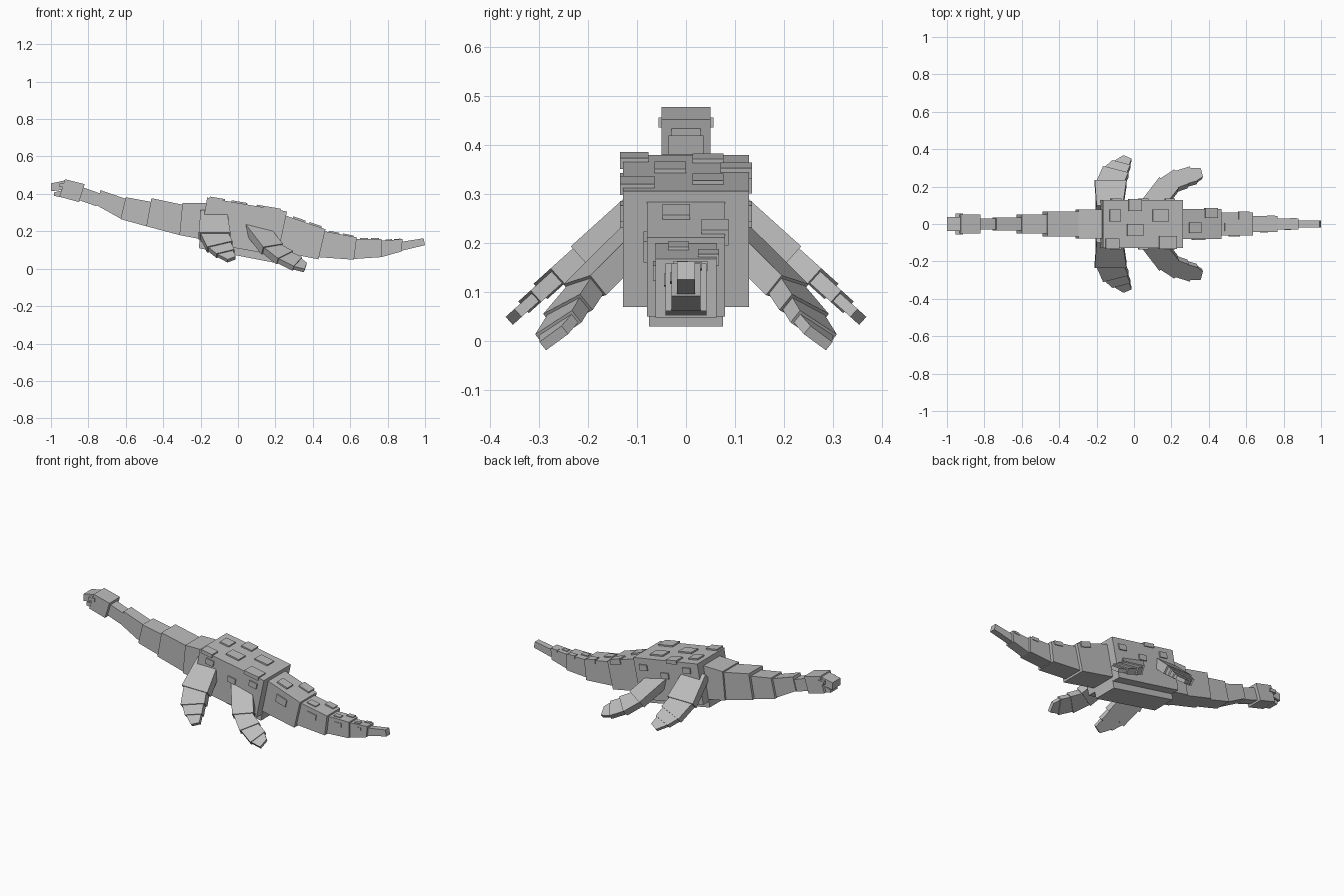
import bpy
from mathutils import Vector

cube = bpy.data.objects.get("Cube")
if cube:
    bpy.data.objects.remove(cube, do_unlink=True)

grey = bpy.data.materials.new("plain grey")
grey.use_nodes = True
colour = (0.5, 0.5, 0.5, 1)
grey.diffuse_color = colour
grey.node_tree.nodes["Principled BSDF"].inputs["Base Color"].default_value = colour


def hexa(name, ring_a, ring_b):
    """Solid block between two matching four-point rings."""
    mesh = bpy.data.meshes.new(name)
    sides = [(i, (i + 1) % 4, (i + 1) % 4 + 4, i + 4) for i in range(4)]
    mesh.from_pydata(list(ring_a) + list(ring_b), [], [(3, 2, 1, 0), (4, 5, 6, 7)] + sides)
    mesh.materials.append(grey)
    obj = bpy.data.objects.new(name, mesh)
    bpy.context.collection.objects.link(obj)
    bpy.context.view_layer.objects.active = obj
    obj.select_set(True)
    bpy.ops.object.mode_set(mode='EDIT')
    bpy.ops.mesh.select_all(action='SELECT')
    bpy.ops.mesh.normals_make_consistent(inside=False)
    bpy.ops.object.mode_set(mode='OBJECT')
    obj.select_set(False)
    return obj


def block(name, quad, y0, y1):
    """Side profile (top front, top back, bottom back, bottom front) spread in y."""
    return hexa(name, [(x, y0, z) for x, z in quad], [(x, y1, z) for x, z in quad])


def scale_plate(name, quad, u0, u1, v0, v1, y0, y1):
    """Raised skin plate placed by fractions along and down a side profile."""
    a, b, c, d = (Vector(p) for p in quad)

    def at(u, v):
        return a.lerp(b, u).lerp(d.lerp(c, u), v)
    block(name, [at(u0, v0), at(u1, v0), at(u1, v1), at(u0, v1)], y0, y1)


# Spine segments: side profile and half width
spine = {
    "skull": ([(-.925, .478), (-.82, .452), (-.85, .356), (-.955, .385)], .05),
    "upper_snout": ([(-1, .456), (-.92, .473), (-.935, .422), (-1, .414)], .038),
    "lower_jaw": ([(-.985, .408), (-.935, .42), (-.945, .382), (-.985, .39)], .033),
    "neck_1": ([(-.832, .436), (-.725, .398), (-.757, .334), (-.848, .366)], .03),
    "neck_2": ([(-.735, .42), (-.596, .372), (-.623, .265), (-.757, .34)], .036),
    "neck_3": ([(-.6, .382), (-.457, .356), (-.49, .227), (-.628, .265)], .05),
    "neck_4": ([(-.463, .377), (-.286, .34), (-.313, .18), (-.49, .227)], .066),
    "neck_5": ([(-.297, .35), (-.17, .352), (-.2, .158), (-.313, .18)], .077),
    "body": ([(-.165, .38), (.262, .306), (.212, .07), (-.205, .145)], .128),
    "keel": ([(-.205, .155), (.215, .08), (.205, .03), (-.21, .11)], .075),
    "tail_1": ([(.25, .286), (.468, .211), (.43, .05), (.205, .095)], .08),
    "tail_2": ([(.447, .203), (.635, .168), (.62, .048), (.425, .062)], .062),
    "tail_3": ([(.625, .158), (.767, .158), (.767, .062), (.62, .052)], .042),
    "tail_4": ([(.765, .15), (.88, .158), (.874, .092), (.767, .062)], .03),
    "tail_5": ([(.865, .142), (.992, .163), (1, .126), (.874, .096)], .018),
}
for name, (quad, half) in spine.items():
    block(name, quad, -half, half)

# Eyes
for label, s in (("left", 1), ("right", -1)):
    block(label + "_eye", [(-.955, .456), (-.915, .456), (-.915, .436), (-.955, .436)],
          s * .03, s * .056)

# Raised plates on the back: start, end, side edges in half widths
back = [(.03, .2, -1.05, -.6), (.08, .22, .1, .6), (.32, .48, .55, 1.05),
        (.3, .5, -.5, 0), (.62, .82, .1, .6), (.7, .92, -1.05, -.5)]
body_quad, body_half = spine["body"]
for i, (u0, u1, a, b) in enumerate(back):
    scale_plate(f"back_plate_{i}", body_quad, u0, u1, -.035, .06, a * body_half, b * body_half)

# Raised plates on the flanks
for s in (-1, 1):
    for i, (u, v) in enumerate([(.12, .12), (.48, .3), (.8, .15)]):
        scale_plate(f"flank_plate_{s}_{i}", body_quad, u, u + .12, v, v + .14,
                    s * .11, s * .135)

# Raised plates along the tail
for n in range(1, 5):
    quad, half = spine[f"tail_{n}"]
    scale_plate(f"tail_top_plate_{n}", quad, .2, .5, -.05, .1, -.6 * half, .1 * half)
    scale_plate(f"tail_edge_plate_{n}", quad, .6, .9, -.05, .14, .4 * half, 1.08 * half)
    scale_plate(f"tail_side_plate_{n}", quad, .35, .65, .2, .45, -1.08 * half, -.8 * half)


def flipper(name, rows, origin, slope_x, slope_y):
    """Overlapping tilted plates; rows hold leading and trailing x, y."""
    normal = Vector((slope_x, slope_y, 1)).normalized()

    def lift(p):
        return Vector((p[0], p[1], origin - slope_x * p[0] - slope_y * p[1]))
    for s, label in ((1, "left"), (-1, "right")):
        for i, (near, far) in enumerate(zip(rows, rows[1:])):
            thick = .052 - i * .01
            lead, trail = lift(near[0]), lift(near[1])
            inset = .06 if i else 0
            lead, trail = lead.lerp(trail, inset), trail.lerp(lead, inset)
            ring = [lead, trail, lift(far[1]), lift(far[0])]
            top = [p - normal * .006 * i for p in ring]
            low = [p - normal * thick for p in top]
            hexa(f"{label}_{name}_{i + 1}",
                 [(p.x, s * p.y, p.z) for p in top], [(p.x, s * p.y, p.z) for p in low])


flipper("front_flipper",
        [((-.2, .1), (-.06, .1)), ((-.21, .235), (-.04, .235)), ((-.165, .315), (-.03, .28)),
         ((-.115, .35), (-.02, .325)), ((-.056, .38), (-.013, .362))], .405, 0, .9)
flipper("rear_flipper",
        [((.02, .1), (.165, .1)), ((.135, .25), (.24, .195)), ((.215, .295), (.295, .22)),
         ((.3, .315), (.345, .24)), ((.36, .31), (.372, .265))], .35, .25, .8)
